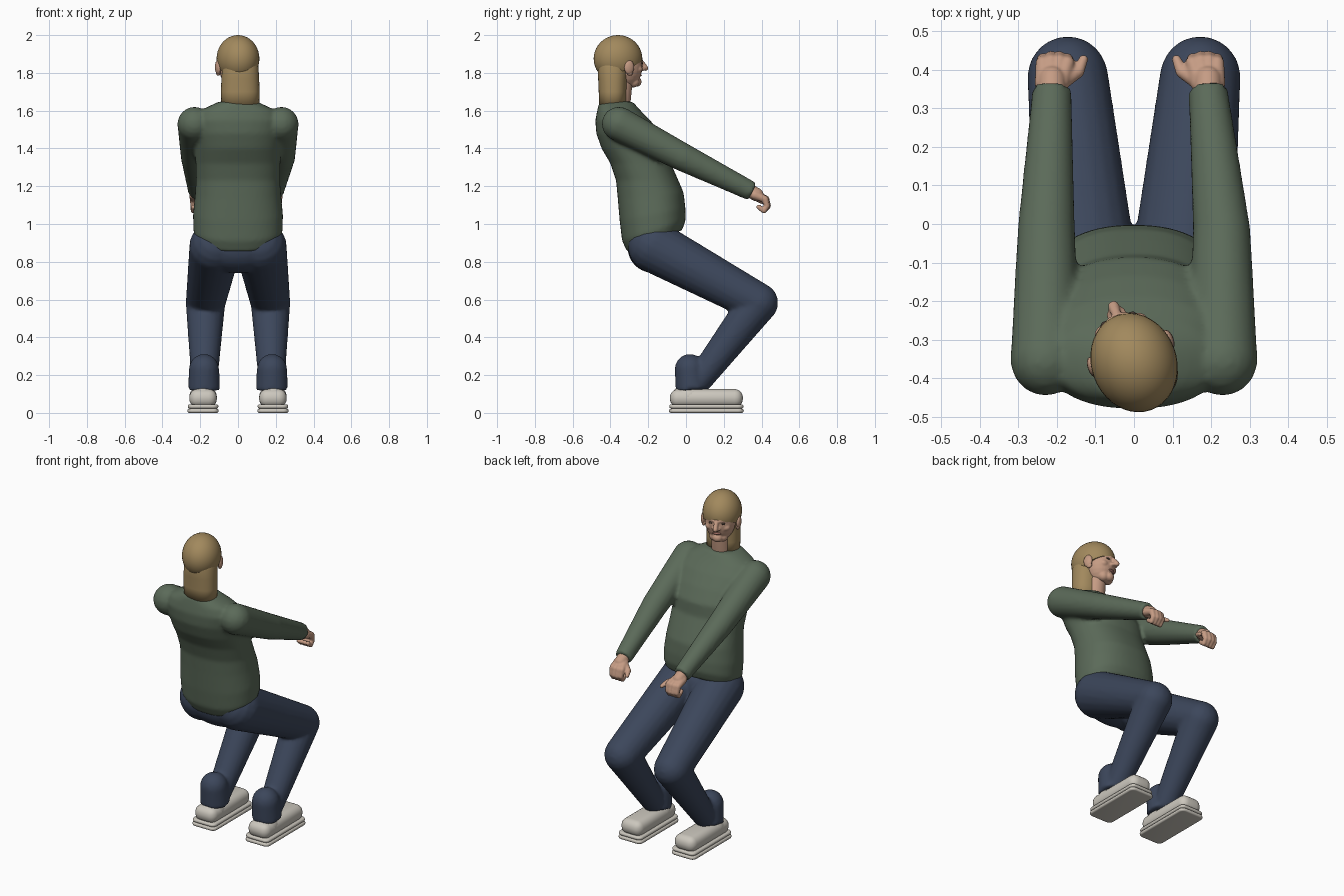
import bpy, bmesh, math
from mathutils import Vector, Matrix

if "Cube" in bpy.data.objects:
    bpy.data.objects.remove(bpy.data.objects["Cube"])


def material(name, rgb):
    m = bpy.data.materials.new(name)
    m.diffuse_color = (*rgb, 1)
    m.use_nodes = True
    m.node_tree.nodes["Principled BSDF"].inputs["Base Color"].default_value = m.diffuse_color
    return m


GREEN = material("knit_green", (0.105, 0.145, 0.10))
DENIM = material("denim", (0.045, 0.062, 0.105))
HAIR = material("blond", (0.36, 0.25, 0.11))
SKIN = material("skin", (0.56, 0.33, 0.23))
WHITE = material("off_white", (0.60, 0.57, 0.51))
DARK = material("dark_brown", (0.06, 0.04, 0.03))
LIP = material("lip", (0.36, 0.16, 0.13))
HEAD = Matrix.Translation((0, -0.36, 1.875)) @ Matrix.Rotation(math.radians(20), 4, 'Z')


def make(name, bm, mat, voxel=0, smooth=6, xf=None):
    """Turn a bmesh into a smooth object; voxel > 0 blends overlapping volumes."""
    if xf:
        bm.transform(xf)
    bmesh.ops.recalc_face_normals(bm, faces=bm.faces)
    for f in bm.faces:
        f.smooth = True
    me = bpy.data.meshes.new(name)
    bm.to_mesh(me)
    bm.free()
    me.materials.append(mat)
    ob = bpy.data.objects.new(name, me)
    bpy.context.collection.objects.link(ob)
    if voxel:
        r = ob.modifiers.new("blend", 'REMESH')
        r.mode, r.voxel_size, r.use_smooth_shade = 'VOXEL', voxel, True
        s = ob.modifiers.new("soften", 'SMOOTH')
        s.factor, s.iterations = 0.5, smooth
    return ob


def loft(bm, rings):
    """Skin closed rings of points, capping both ends."""
    rows = [[bm.verts.new(p) for p in r] for r in rings]
    n = len(rows[0])
    for a, b in zip(rows, rows[1:]):
        for i in range(n):
            bm.faces.new((a[i], a[(i + 1) % n], b[(i + 1) % n], b[i]))
    bm.faces.new(rows[0])
    bm.faces.new(rows[-1])


def ball(bm, c, r, seg=28):
    m = Matrix.Translation(c) @ Matrix.Diagonal((*r, 1))
    return bmesh.ops.create_uvsphere(bm, u_segments=seg, v_segments=seg // 2, radius=1, matrix=m)


def capsule(bm, a, b, ra, rb, flat_end=False, n=20):
    """Tapered rounded rod from a to b."""
    a, b = Vector(a), Vector(b)
    length = (b - a).length
    q = (b - a).to_track_quat('Z', 'Y')
    ang = [math.radians(t) for t in (2, 20, 40, 60, 80, 90)]
    prof = [(-ra * math.cos(t), ra * math.sin(t)) for t in ang]
    prof += [(length, rb)] if flat_end else [(length + rb * math.cos(t), rb * math.sin(t)) for t in ang[::-1]]
    loft(bm, [[a + q @ Vector((r * math.cos(k * math.tau / n), r * math.sin(k * math.tau / n), h))
               for k in range(n)] for h, r in prof])


def chain(bm, pts, radii, flat_end=False):
    for i in range(len(pts) - 1):
        capsule(bm, pts[i], pts[i + 1], radii[i], radii[i + 1], flat_end and i == len(pts) - 2)


def oval(z, yc, hx, hy, slope=0, xc=0, power=2.3, n=48):
    out = []
    for k in range(n):
        c, s = math.cos(k * math.tau / n), math.sin(k * math.tau / n)
        y = hy * math.copysign(abs(s) ** (2 / power), s)
        out.append((xc + hx * math.copysign(abs(c) ** (2 / power), c), yc + y, z + slope * y))
    return out


# sweater: torso loft (z, y centre, half width, half depth, tilt) plus both sleeves
bm = bmesh.new()
loft(bm, [oval(*r) for r in (
    (0.91, -0.165, 0.218, 0.145, 0.40), (0.965, -0.17, 0.236, 0.168, 0.33),
    (1.05, -0.177, 0.238, 0.174, 0.20), (1.15, -0.187, 0.228, 0.174, 0.10),
    (1.23, -0.205, 0.222, 0.165), (1.32, -0.24, 0.224, 0.16),
    (1.40, -0.267, 0.23, 0.18), (1.48, -0.305, 0.235, 0.17),
    (1.55, -0.335, 0.235, 0.145), (1.60, -0.355, 0.20, 0.115),
    (1.63, -0.365, 0.14, 0.098), (1.648, -0.37, 0.10, 0.088))])
WRIST = {1: 0.192, -1: -0.213}
for s, wx in WRIST.items():
    chain(bm, [(s * 0.23, -0.355, 1.53), (s * 0.228, -0.02, 1.355), (wx, 0.35, 1.172)],
          (0.091, 0.075, 0.051), True)
make("sweater", bm, GREEN, 0.011, 5)

# trousers: pelvis, thighs, shins and loose cuffs
bm = bmesh.new()
ball(bm, (0, -0.17, 0.875), (0.235, 0.14, 0.135))
for s in (1, -1):
    chain(bm, [(s * 0.12, -0.17, 0.88), (s * 0.172, 0.383, 0.583), (s * 0.178, 0.075, 0.18)],
          (0.138, 0.105, 0.07))
    chain(bm, [(s * 0.18, 0.02, 0.232), (s * 0.18, 0.03, 0.122)], (0.08, 0.085), True)
make("trousers", bm, DENIM, 0.011, 4)

# shoes: rounded upper on a two-layer sole
for s, side in ((1, "right"), (-1, "left")):
    for part, cy, cz, size, bev in (
            ("upper", 0.108, 0.078, (0.146, 0.386, 0.096), 0.044),
            ("midsole", 0.108, 0.034, (0.162, 0.393, 0.022), 0.0105),
            ("outsole", 0.108, 0.011, (0.166, 0.396, 0.022), 0.0105)):
        bm = bmesh.new()
        bmesh.ops.create_cube(bm, size=1, matrix=Matrix.Translation((s * 0.185, cy, cz))
                              @ Matrix.Diagonal((*size, 1)))
        corners = [e for e in bm.edges if abs(e.verts[0].co.z - e.verts[1].co.z) > 0.01]
        if part != "upper":
            bmesh.ops.bevel(bm, geom=corners, offset=0.03, segments=5, profile=0.5, affect='EDGES')
        ob = make(f"{side}_shoe_{part}", bm, WHITE)
        b = ob.modifiers.new("round", 'BEVEL')
        b.width, b.segments, b.limit_method = bev, 5, 'ANGLE'
    bm = bmesh.new()
    ball(bm, (s * 0.185, 0.01, 0.085), (0.073, 0.09, 0.062))
    make(f"{side}_shoe_heel", bm, WHITE)

# hands: loose fists with inward thumbs
for s, wx in WRIST.items():
    bm = bmesh.new()
    capsule(bm, (wx, 0.33, 1.18), (wx, 0.375, 1.155), 0.036, 0.036)
    for i in range(4):
        d = i - 1.5
        x = wx - s * 0.008 + d * 0.021
        chain(bm, [(wx + d * 0.014, 0.365, 1.153), (x, 0.425 - abs(d) * 0.005, 1.132),
                   (x, 0.438 - abs(d) * 0.006, 1.095), (x, 0.412, 1.07), (x, 0.385, 1.09)],
              (0.024, 0.019, 0.015, 0.014, 0.013))
    chain(bm, [(wx - s * 0.025, 0.37, 1.145), (wx - s * 0.068, 0.395, 1.125),
               (wx - s * 0.082, 0.428, 1.11)], (0.022, 0.016, 0.012))
    make("right_hand" if s > 0 else "left_hand", bm, SKIN, 0.005, 2)

# neck and face
bm = bmesh.new()
capsule(bm, (0, -0.36, 1.58), (-0.005, -0.335, 1.78), 0.06, 0.055)
make("neck", bm, SKIN)
bm = bmesh.new()
ball(bm, (0, 0.042, -0.04), (0.088, 0.09, 0.115))
capsule(bm, (-0.025, 0.08, -0.122), (0.025, 0.08, -0.122), 0.03, 0.03)
ball(bm, (0, 0.105, -0.122), (0.03, 0.026, 0.026))
capsule(bm, (0, 0.124, -0.005), (0, 0.155, -0.05), 0.011, 0.015)
for s in (1, -1):
    ball(bm, (s * 0.013, 0.136, -0.055), (0.012, 0.014, 0.01))
    capsule(bm, (s * 0.018, 0.122, -0.008), (s * 0.055, 0.103, -0.006), 0.011, 0.009)
    ball(bm, (s * 0.045, 0.095, -0.055), (0.028, 0.025, 0.022))
make("face", bm, SKIN, 0.005, 2, HEAD)
for s, side in ((1, "right"), (-1, "left")):
    bm = bmesh.new()
    ball(bm, (s * 0.104, 0.025, -0.045), (0.014, 0.028, 0.038), 16)
    ball(bm, (s * 0.1, 0.03, -0.07), (0.012, 0.018, 0.02), 16)
    make(f"{side}_ear", bm, SKIN, xf=HEAD)
    bm = bmesh.new()
    ball(bm, (s * 0.035, 0.118, -0.024), (0.014, 0.009, 0.007), 16)
    make(f"{side}_eye", bm, DARK, xf=HEAD)
bm = bmesh.new()
ball(bm, (0, 0.118, -0.088), (0.026, 0.014, 0.008), 16)
make("mouth", bm, LIP, xf=HEAD)

# hair: skull cap cut along the hairline, and the long fall behind the neck
bm = bmesh.new()
ball(bm, (0, 0, 0), (0.111, 0.131, 0.125), 40)
bmesh.ops.bisect_plane(bm, geom=bm.verts[:] + bm.edges[:] + bm.faces[:],
                       plane_co=(0, 0.13, -0.005), plane_no=(0, -0.4, 0.91), clear_inner=True)
bmesh.ops.holes_fill(bm, edges=[e for e in bm.edges if e.is_boundary])
bpy.context.view_layer.objects.active = make("hair_cap", bm, HAIR, xf=HEAD)
bpy.context.object.select_set(True)
bpy.ops.object.shade_smooth_by_angle(angle=math.radians(40))
bm = bmesh.new()
loft(bm, [oval(z, y, hx, hy, 0, 0.012) for z, y, hx, hy in (
    (1.62, -0.388, 0.10, 0.072), (1.70, -0.388, 0.102, 0.074), (1.77, -0.388, 0.10, 0.077),
    (1.83, -0.388, 0.096, 0.08), (1.87, -0.388, 0.085, 0.07))])
make("long_hair", bm, HAIR)
